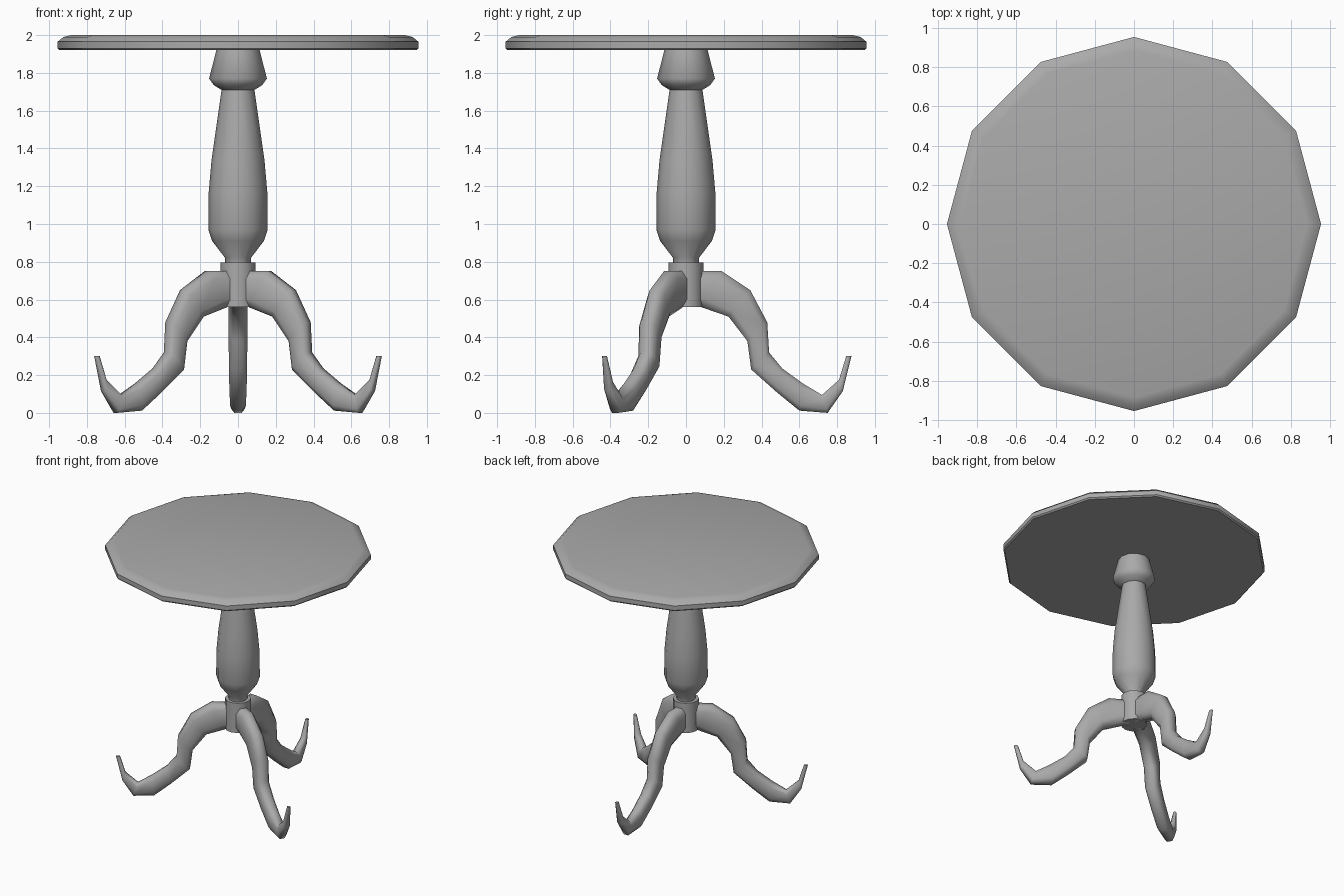
import bpy, bmesh, math
from mathutils import Vector, Matrix

SIDES = 12
cube = bpy.data.objects.get("Cube")
if cube:
    bpy.data.objects.remove(cube, do_unlink=True)

grey = bpy.data.materials.new("plain_grey")
grey.use_nodes = True
colour = (0.4, 0.4, 0.4, 1)
grey.diffuse_color = colour
grey.node_tree.nodes["Principled BSDF"].inputs["Base Color"].default_value = colour


def loft(name, rings, angle):
    """Skin a list of point rings, cap both ends and shade smooth."""
    bm = bmesh.new()
    loops = [[bm.verts.new(p) for p in ring] for ring in rings]
    n = len(loops[0])
    for a, b in zip(loops, loops[1:]):
        for i in range(n):
            j = (i + 1) % n
            bm.faces.new((a[i], a[j], b[j], b[i]))
    bm.faces.new(loops[0])
    bm.faces.new(loops[-1])
    bmesh.ops.recalc_face_normals(bm, faces=bm.faces)
    mesh = bpy.data.meshes.new(name)
    bm.to_mesh(mesh)
    bm.free()
    mesh.materials.append(grey)
    obj = bpy.data.objects.new(name, mesh)
    bpy.context.collection.objects.link(obj)
    bpy.ops.object.select_all(action='DESELECT')
    obj.select_set(True)
    bpy.context.view_layer.objects.active = obj
    bpy.ops.object.shade_smooth_by_angle(angle=math.radians(angle))
    return obj


def turned(name, profile, angle=40):
    """Revolve a (radius, height) profile around the z axis."""
    steps = [2 * math.pi * i / SIDES for i in range(SIDES)]
    rings = [[(r * math.cos(a), r * math.sin(a), z) for a in steps] for r, z in profile]
    return loft(name, rings, angle)


# Twelve-sided top with a rounded rim
turned("table_top", [(0.945, 1.92), (0.955, 1.93), (0.955, 1.965),
                     (0.925, 1.99), (0.885, 2.0)])

# Turned column with collar, and the hub that holds the legs
turned("column", [(0.112, 1.93), (0.153, 1.77), (0.128, 1.735), (0.087, 1.71),
                  (0.14, 1.34), (0.155, 1.17), (0.157, 0.97), (0.137, 0.91),
                  (0.068, 0.82), (0.068, 0.78)], 50)
turned("hub", [(0.093, 0.56), (0.093, 0.795)])

# Leg stations: upper edge (distance, height), lower edge, half width
stations = [
    ((0.04, 0.75), (0.04, 0.56), 0.05),
    ((0.19, 0.75), (0.08, 0.56), 0.05),
    ((0.34, 0.65), (0.225, 0.51), 0.05),
    ((0.43, 0.48), (0.325, 0.38), 0.05),
    ((0.44, 0.32), (0.345, 0.23), 0.048),
    ((0.51, 0.235), (0.48, 0.11), 0.046),
    ((0.62, 0.155), (0.60, 0.012), 0.042),
    ((0.72, 0.095), (0.75, 0.0), 0.035),
    ((0.81, 0.175), (0.83, 0.115), 0.024),
    ((0.848, 0.30), (0.876, 0.30), 0.01),
]
# Bevelled cross-section as (along depth, along width)
section = [(1, 0.5), (0.6, 1), (-0.6, 1), (-1, 0.55),
           (-1, -0.55), (-0.6, -1), (0.6, -1), (1, -0.5)]


def leg(name, degrees):
    turn = Matrix.Rotation(math.radians(degrees), 3, 'Z')
    rings = []
    for (ur, uz), (lr, lz), half in stations:
        upper, lower = Vector((ur, 0, uz)), Vector((lr, 0, lz))
        middle, reach = (upper + lower) / 2, (upper - lower) / 2
        rings.append([turn @ (middle + reach * d + Vector((0, half * w, 0)))
                      for d, w in section])
    loft(name, rings, 60)


for name, degrees in (("back_leg", 90), ("front_right_leg", 210), ("front_left_leg", 330)):
    leg(name, degrees)
